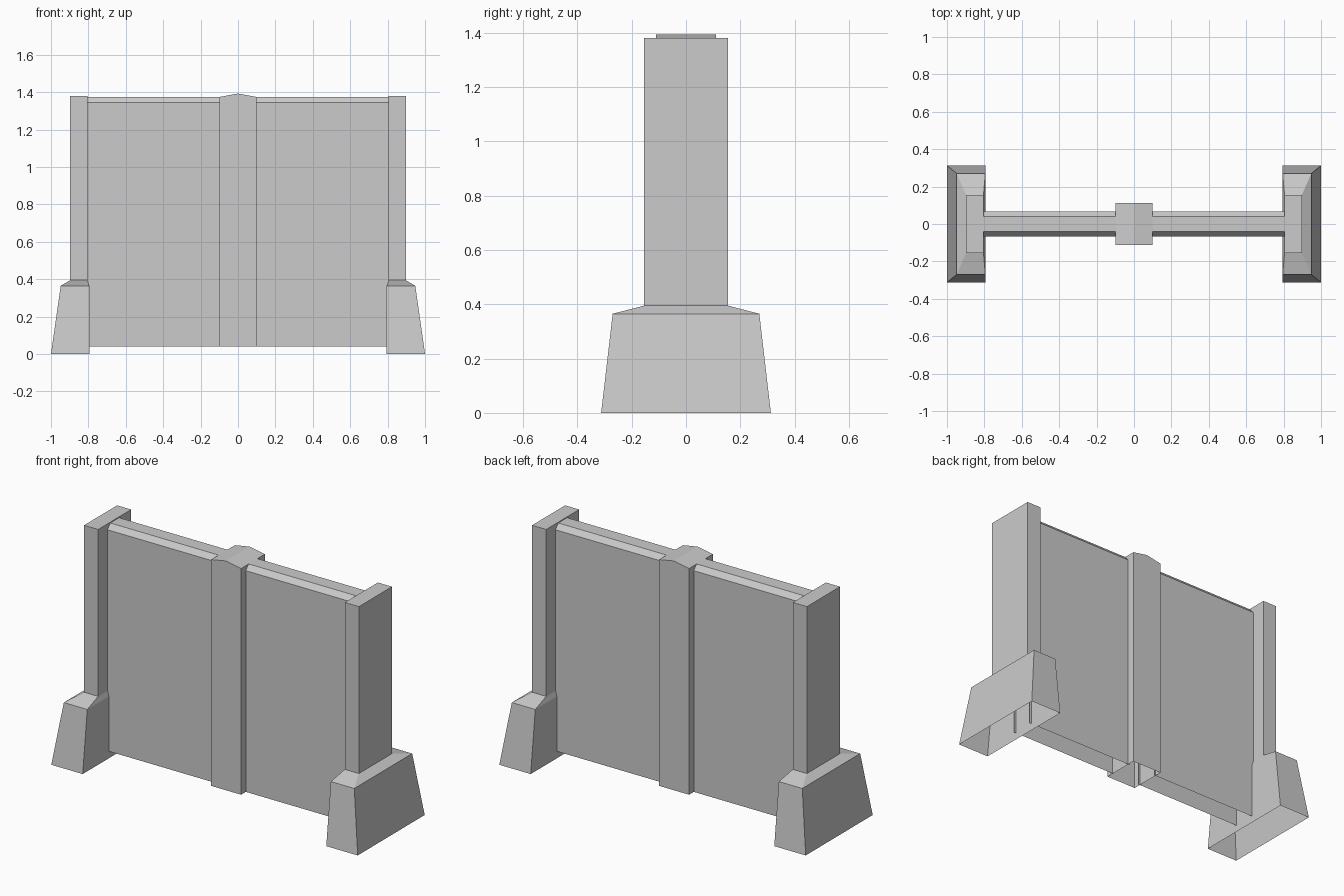
import bpy, bmesh

if "Cube" in bpy.data.objects:
    bpy.data.objects.remove(bpy.data.objects["Cube"])


def make_object(name, bm):
    mesh = bpy.data.meshes.new(name)
    bmesh.ops.recalc_face_normals(bm, faces=bm.faces[:])
    bm.to_mesh(mesh)
    bm.free()
    obj = bpy.data.objects.new(name, mesh)
    bpy.context.collection.objects.link(obj)
    return obj


def add_mirror(obj):
    mod = obj.modifiers.new("mirror_x", 'MIRROR')
    mod.use_axis[0] = True
    mod.use_clip = False
    mod.use_mirror_merge = False


def loft(name, rings):
    """Stack of rectangles (z, x_min, x_max, half_depth), open below, capped on top."""
    bm = bmesh.new()
    loops = [[bm.verts.new(p) for p in ((x0, -d, z), (x1, -d, z), (x1, d, z), (x0, d, z))]
             for z, x0, x1, d in rings]
    for low, high in zip(loops, loops[1:]):
        for i in range(4):
            j = (i + 1) % 4
            bm.faces.new((low[i], low[j], high[j], high[i]))
    bm.faces.new(loops[-1])
    return make_object(name, bm)


# End posts rising from flared feet
end_post = loft("end_post", [
    (0.0, 0.795, 1.0, 0.3125),
    (0.365, 0.795, 0.948, 0.27),
    (0.395, 0.805, 0.897, 0.154),
    (1.38, 0.805, 0.897, 0.154),
])
add_mirror(end_post)

# Wall panels with bevelled top edges; ends and underside are open
bm = bmesh.new()
profile = [(-0.067, 0.04), (-0.067, 1.345), (-0.041, 1.375),
           (0.041, 1.375), (0.067, 1.345), (0.067, 0.04)]
inner, outer = [[bm.verts.new((x, y, z)) for y, z in profile] for x in (0.09, 0.81)]
for i in range(len(profile) - 1):
    bm.faces.new((inner[i], inner[i + 1], outer[i + 1], outer[i]))
wall_panel = make_object("wall_panel", bm)
add_mirror(wall_panel)

# Centre pillar with a shallow peaked top, open underside
bm = bmesh.new()
outline = [(-0.098, 0.04), (-0.098, 1.375), (0.0, 1.393), (0.098, 1.375), (0.098, 0.04)]
front, back = [[bm.verts.new((x, y, z)) for x, z in outline] for y in (-0.111, 0.111)]
bm.faces.new(front)
bm.faces.new(back[::-1])
for i in range(len(outline) - 1):
    bm.faces.new((front[i], front[i + 1], back[i + 1], back[i]))
make_object("centre_pillar", bm)
